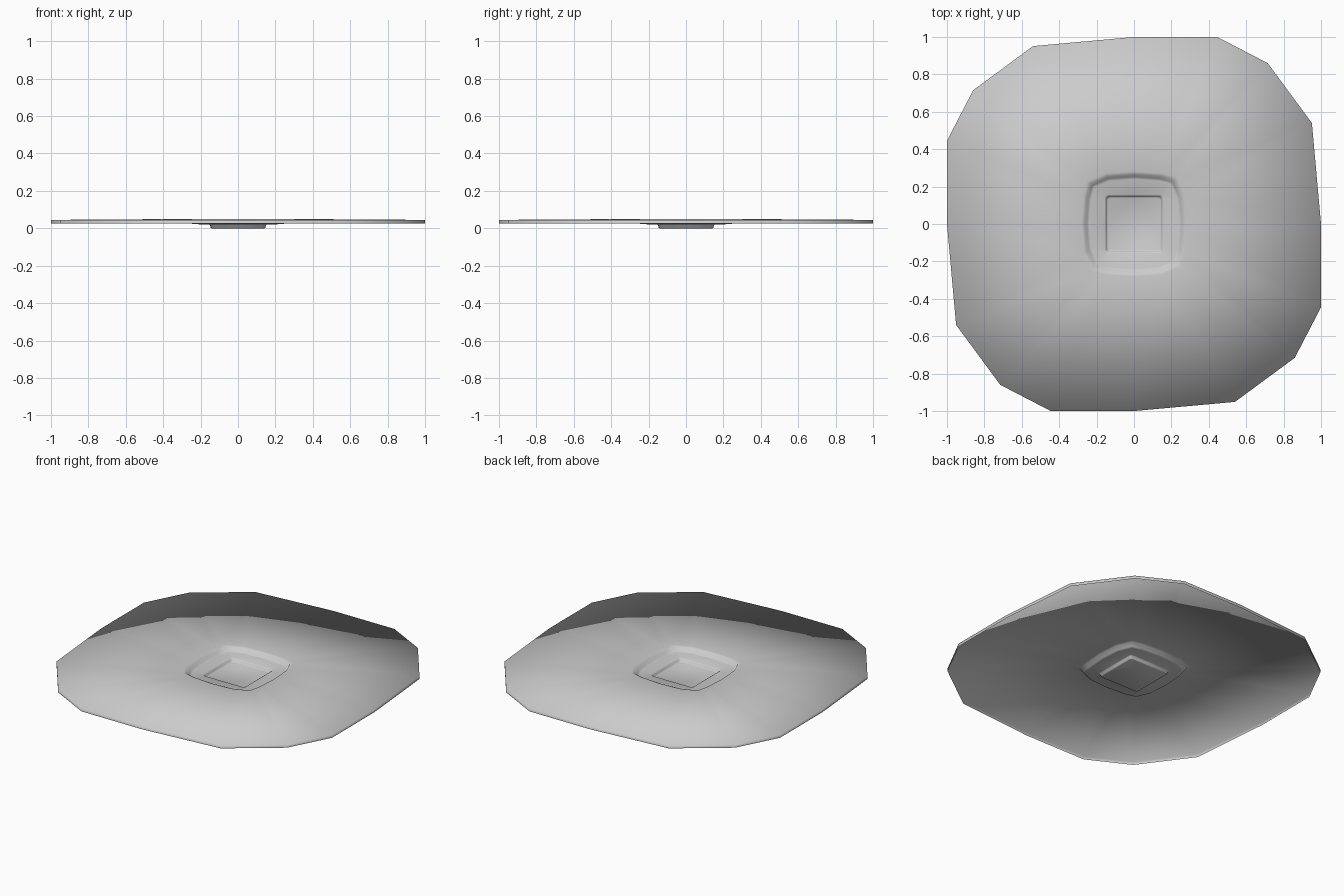
import bpy, bmesh

if "Cube" in bpy.data.objects:
    bpy.data.objects.remove(bpy.data.objects["Cube"])

# Each outline is one quarter, repeated by quarter turns (16 sides)
RIM = [(1, 0), (0.951, 0.54), (0.715, 0.86), (0.445, 1)]
RING = [(0.26, 0), (0.25, 0.14), (0.212, 0.232), (0.14, 0.25)]
WELL = [(0.149, 0), (0.149, 0.135), (0.144, 0.144), (0.135, 0.149)]

# (outline, scale, height) from the skirt's lower edge to the centre well
LEVELS = [
    (RIM, 1.0, 0.025),
    (RIM, 1.0, 0.045),
    (RING, 1.08, 0.05),
    (RING, 1.02, 0.047),
    (RING, 0.97, 0.026),
    (RING, 0.92, 0.022),
    (WELL, 1.05, 0.021),
    (WELL, 1.0, 0.016),
    (WELL, 0.98, 0.003),
    (WELL, 0.94, 0.0),
]


def add_ring(bm, quarter, scale, z):
    points, turn = [], quarter
    for _ in range(4):
        points += turn
        turn = [(-y, x) for x, y in turn]
    return [bm.verts.new((x * scale, y * scale, z)) for x, y in points]


# Open-bottomed thin shell
bm = bmesh.new()
rings = [add_ring(bm, *level) for level in LEVELS]
for a, b in zip(rings, rings[1:]):
    for i in range(16):
        j = (i + 1) % 16
        bm.faces.new((a[i], a[j], b[j], b[i]))
bm.faces.new(rings[-1])
for f in bm.faces:
    f.smooth = True

mesh = bpy.data.meshes.new("shallow_plate")
bm.to_mesh(mesh)
bm.free()
plate = bpy.data.objects.new("shallow_plate", mesh)
bpy.context.collection.objects.link(plate)
